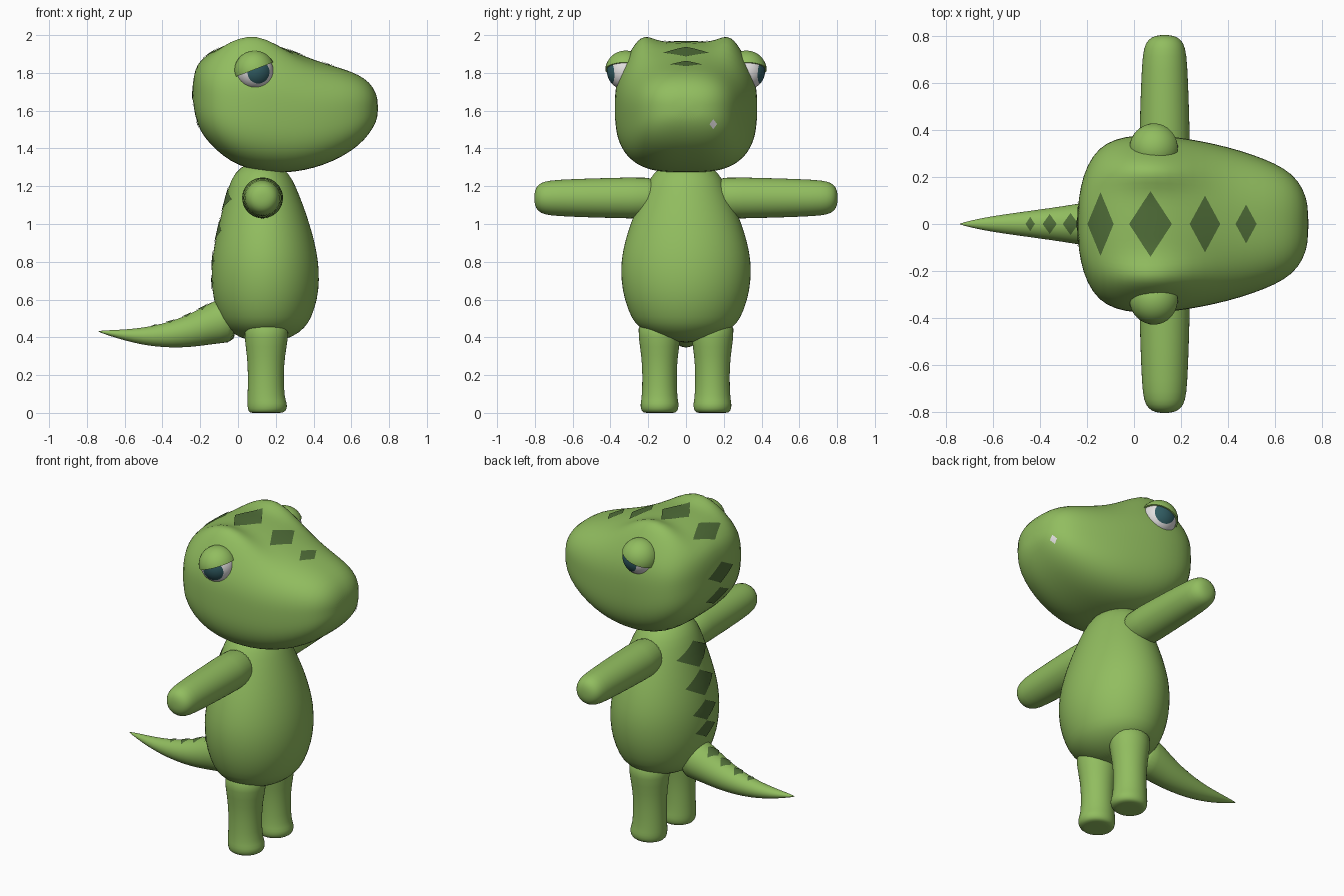
import bpy, bmesh, math
from mathutils import Vector
from mathutils.bvhtree import BVHTree

if "Cube" in bpy.data.objects:
    bpy.data.objects.remove(bpy.data.objects["Cube"])


def material(name, rgb):
    m = bpy.data.materials.new(name)
    m.diffuse_color = (*rgb, 1)
    m.use_nodes = True
    m.node_tree.nodes["Principled BSDF"].inputs["Base Color"].default_value = m.diffuse_color
    return m


GREEN = material("leaf green", (0.285, 0.51, 0.115))
STRIPE = material("dark green", (0.08, 0.155, 0.04))
WHITE = material("eye white", (0.76, 0.74, 0.74))
TEAL = material("dark teal", (0.03, 0.105, 0.12))


def finish(name, bm, mats):
    me = bpy.data.meshes.new(name)
    bm.to_mesh(me)
    bm.free()
    for m in mats:
        me.materials.append(m)
    for p in me.polygons:
        p.use_smooth = True
    ob = bpy.data.objects.new(name, me)
    bpy.context.collection.objects.link(ob)
    return ob


def loft(name, rings):
    """Skin a list of point rings, cap the ends and round it off."""
    bm = bmesh.new()
    vs = [[bm.verts.new(p) for p in r] for r in rings]
    n = len(vs[0])
    for a, b in zip(vs, vs[1:]):
        for i in range(n):
            j = (i + 1) % n
            bm.faces.new((a[i], a[j], b[j], b[i]))
    bm.faces.new(vs[0])
    bm.faces.new(vs[-1])
    bmesh.ops.recalc_face_normals(bm, faces=bm.faces)
    ob = finish(name, bm, [GREEN])
    mod = ob.modifiers.new("smooth", 'SUBSURF')
    mod.levels = mod.render_levels = 1
    return ob


def oval(c, u, v, n=32):
    c, u, v = Vector(c), Vector(u), Vector(v)
    return [c + u * math.cos(2 * math.pi * i / n) + v * math.sin(2 * math.pi * i / n)
            for i in range(n)]


# head: rounded-box sections along x, with two brow ridges over the eyes
def head_ring(x, lo, hi, w, n=48):
    mid, half = (lo + hi) / 2, (hi - lo) / 2
    pts = []
    for i in range(n):
        a = 2 * math.pi * (i + 0.5) / n
        c, s = math.cos(a), math.sin(a)
        e = 2 / (2.5 if s > 0 else 3.0)
        y = w * math.copysign(abs(c) ** e, c)
        z = mid + half * math.copysign(abs(s) ** e, s)
        if s > 0:
            z += 0.08 * math.exp(-((abs(y) - 0.235) / 0.075) ** 2 - ((x - 0.08) / 0.17) ** 2) * min(1, s * 1.6)
        pts.append((x, y, z))
    return pts


HEAD = [(-0.24, 1.66, 1.74, 0.06), (-0.228, 1.57, 1.82, 0.16), (-0.2, 1.49, 1.865, 0.25),
        (-0.15, 1.425, 1.905, 0.325), (-0.08, 1.36, 1.945, 0.362), (0, 1.31, 1.965, 0.377),
        (0.1, 1.28, 1.968, 0.379), (0.2, 1.27, 1.95, 0.367), (0.3, 1.275, 1.91, 0.35),
        (0.4, 1.295, 1.87, 0.327), (0.5, 1.33, 1.838, 0.297), (0.6, 1.385, 1.808, 0.258),
        (0.67, 1.445, 1.772, 0.215), (0.718, 1.51, 1.725, 0.155), (0.742, 1.57, 1.66, 0.075)]
head = loft("head", [head_ring(*s) for s in HEAD])

# egg-shaped body: z, back x, front x, half width
BODY = [(0.372, 0.1, 0.19, 0.06), (0.4, 0.0, 0.29, 0.16), (0.45, -0.065, 0.355, 0.25),
        (0.5, -0.1, 0.388, 0.29), (0.6, -0.132, 0.422, 0.328), (0.7, -0.142, 0.432, 0.345),
        (0.8, -0.14, 0.427, 0.346), (0.9, -0.125, 0.408, 0.327), (1.0, -0.102, 0.38, 0.296),
        (1.1, -0.077, 0.346, 0.255), (1.2, -0.05, 0.306, 0.212), (1.27, -0.02, 0.27, 0.175),
        (1.33, 0.05, 0.2, 0.1)]
body = loft("body", [oval(((b + f) / 2, 0, z), ((f - b) / 2, 0, 0), (0, w, 0))
                     for z, b, f, w in BODY])

# tail: x, centre z, half height, half width
TAIL = [(0.0, 0.5, 0.13, 0.12), (-0.1, 0.49, 0.12, 0.11), (-0.2, 0.452, 0.099, 0.093),
        (-0.3, 0.424, 0.079, 0.076), (-0.4, 0.409, 0.062, 0.062), (-0.5, 0.405, 0.046, 0.048),
        (-0.6, 0.412, 0.029, 0.034), (-0.68, 0.423, 0.015, 0.018), (-0.742, 0.432, 0.002, 0.002)]
tail = loft("tail", [oval((x, 0, z), (0, w, 0), (0, 0, h)) for x, z, h, w in TAIL])

ARM = [(0.1, 0.112), (0.3, 0.109), (0.5, 0.104), (0.68, 0.097), (0.75, 0.089),
       (0.785, 0.07), (0.8, 0.04), (0.803, 0.01)]
LEG = [(0, 0.145, 0.06), (0, 0.152, 0.092), (0.02, 0.155, 0.104), (0.05, 0.155, 0.106),
       (0.08, 0.148, 0.098), (0.2, 0.147, 0.094), (0.3, 0.148, 0.1), (0.4, 0.15, 0.117),
       (0.5, 0.15, 0.122)]


def eye(side, label):
    centre = Vector((0.088, side * 0.32, 1.81))
    # eyeball with its pole along the gaze, iris is the cap around the pole
    gaze = Vector((0.27, side, -0.08)).normalized()
    rot = gaze.to_track_quat('Z', 'Y').to_matrix()
    bm = bmesh.new()
    bmesh.ops.create_uvsphere(bm, u_segments=32, v_segments=24, radius=0.099)
    for f in bm.faces:
        f.material_index = int(f.calc_center_median().normalized().z > math.cos(math.radians(38)))
    for v in bm.verts:
        v.co = rot @ v.co + centre
    finish(label + "_eyeball", bm, [WHITE, TEAL])
    # sleepy upper lid: a tilted half ball
    bm = bmesh.new()
    bmesh.ops.create_uvsphere(bm, u_segments=32, v_segments=24, radius=0.108)
    res = bmesh.ops.bisect_plane(bm, geom=bm.verts[:] + bm.edges[:] + bm.faces[:],
                                 plane_co=(0, 0, 0.008), plane_no=(-0.36, 0, 0.93),
                                 clear_inner=True)
    cut = [g for g in res["geom_cut"] if isinstance(g, bmesh.types.BMEdge)]
    bmesh.ops.holes_fill(bm, edges=cut)
    bmesh.ops.recalc_face_normals(bm, faces=bm.faces)
    for e in bm.edges:
        if len(e.link_faces) == 2 and e.calc_face_angle(0) > 0.8:
            e.smooth = False
    bmesh.ops.translate(bm, verts=bm.verts, vec=centre)
    finish(label + "_eyelid", bm, [GREEN])


# paired limbs and eyes
for side, label in ((1, "far"), (-1, "near")):
    loft(label + "_arm", [oval((0.13, side * y, 1.138), (r, 0, 0), (0, 0, r)) for y, r in ARM])
    loft(label + "_leg", [oval((x, side * 0.14, z), (r, 0, 0), (0, r * 0.96, 0)) for z, x, r in LEG])
    eye(side, label)

# diamond plates laid on the surface
bpy.context.view_layer.update()
deps = bpy.context.evaluated_depsgraph_get()
trees = {ob.name: BVHTree.FromObject(ob, deps) for ob in (head, body, tail)}


def diamond(name, target, centre, out, along, length, width, mat=STRIPE, n=10):
    centre, out, along = Vector(centre), Vector(out), Vector(along)
    across = out.cross(along)
    bm = bmesh.new()
    grid = {}
    for i in range(n + 1):
        for j in range(n + 1):
            u, v = 2 * i / n - 1, 2 * j / n - 1
            p = centre + along * (length * (u + v) / 2) + across * (width * (v - u) / 2)
            hit, nor, _, _ = trees[target.name].ray_cast(p + out, -out)
            if hit:
                grid[i, j] = bm.verts.new(hit + nor * 0.004)
    for i in range(n):
        for j in range(n):
            keys = ((i, j), (i + 1, j), (i + 1, j + 1), (i, j + 1))
            if all(k in grid for k in keys):
                bm.faces.new([grid[k] for k in keys])
    finish(name, bm, [mat])


UP, BACK, X = (0, 0, 1), (-1, 0, 0), (1, 0, 0)
# position along the part, half length, half width
for x, l, w in ((-0.14, 0.055, 0.135), (0.07, 0.09, 0.14), (0.3, 0.065, 0.12), (0.475, 0.045, 0.082)):
    diamond("head_top_stripe", head, (x, 0, 1.8), UP, X, l, w)
for z, l, w in ((1.68, 0.065, 0.12), (1.53, 0.055, 0.11)):
    diamond("head_back_stripe", head, (0, 0, z), BACK, UP, l, w)
for z, l, w in ((1.13, 0.075, 0.14), (0.965, 0.075, 0.13), (0.805, 0.06, 0.11), (0.69, 0.05, 0.095)):
    diamond("back_stripe", body, (0, 0, z), BACK, UP, l, w)
for x, l, w in ((-0.185, 0.035, 0.055), (-0.268, 0.033, 0.045), (-0.357, 0.03, 0.04), (-0.44, 0.02, 0.028)):
    diamond("tail_stripe", tail, (x, 0, 0.4), UP, X, l, w)

# small pale tooth mark on one side of the snout
diamond("tooth", head, (0.5, 0.143, 1.53), X, UP, 0.026, 0.02, WHITE, 4)
